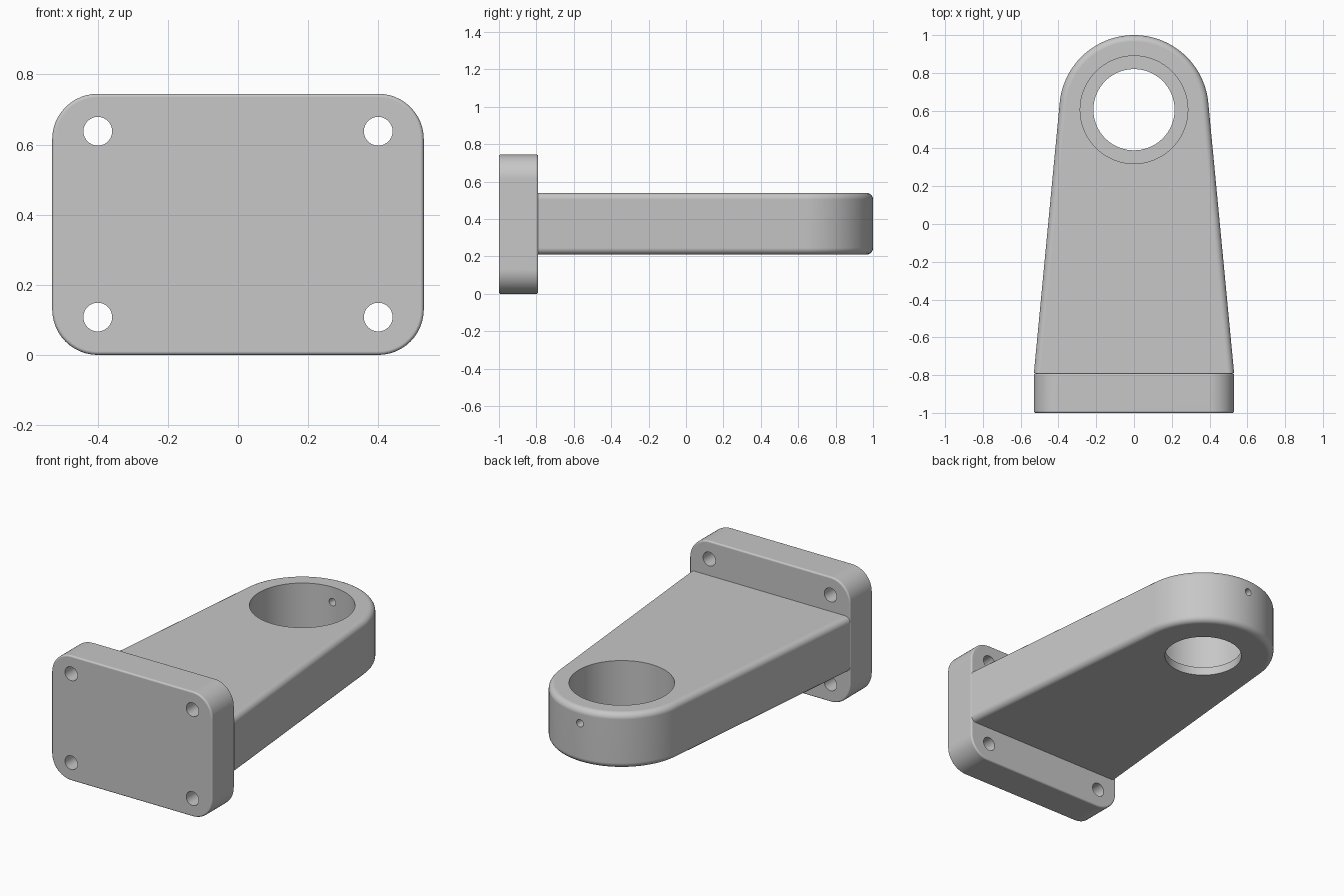
import bpy, bmesh
from math import sin, cos, pi, acos, atan2, hypot, radians
from mathutils import Matrix

cube = bpy.data.objects.get("Cube")
if cube:
    bpy.data.objects.remove(cube, do_unlink=True)

grey = bpy.data.materials.new("light grey metal")
grey.use_nodes = True
colour = (0.57, 0.57, 0.57, 1)
grey.diffuse_color = colour
grey.node_tree.nodes["Principled BSDF"].inputs["Base Color"].default_value = colour

# Main dimensions
HALF_W, PLATE_H, PLATE_BACK = 0.53, 0.745, -0.79
ARM_LOW, ARM_TOP = 0.21, 0.54
EYE_Y, EYE_R = 0.605, 0.395


def arc(cx, cy, r, a0, a1, n):
    return [(cx + r * cos(a0 + (a1 - a0) * i / n),
             cy + r * sin(a0 + (a1 - a0) * i / n)) for i in range(n + 1)]


def extrude(name, points, vector, radius, keep_sharp=lambda e: False):
    """Extrude a closed outline and round the edges around both end faces."""
    bm = bmesh.new()
    base = bm.faces.new([bm.verts.new(p) for p in points])
    new = bmesh.ops.extrude_face_region(bm, geom=[base], use_keep_orig=True)["geom"]
    cap = next(f for f in new if isinstance(f, bmesh.types.BMFace))
    bmesh.ops.translate(bm, vec=vector, verts=cap.verts[:])
    bmesh.ops.recalc_face_normals(bm, faces=bm.faces[:])
    rim = [e for f in (base, cap) for e in f.edges if not keep_sharp(e)]
    bmesh.ops.bevel(bm, geom=rim, offset=radius, segments=5, profile=0.5,
                    affect='EDGES', clamp_overlap=True)
    bmesh.ops.recalc_face_normals(bm, faces=bm.faces[:])
    mesh = bpy.data.meshes.new(name)
    bm.to_mesh(mesh)
    bm.free()
    mesh.materials.append(grey)
    ob = bpy.data.objects.new(name, mesh)
    bpy.context.collection.objects.link(ob)
    return ob


def drill(ob, centre, r, depth, axis, n=32):
    """Cut a round hole centred on a point along the z or y axis."""
    bm = bmesh.new()
    turn = Matrix.Rotation(pi / 2 if axis == 'Y' else 0, 4, 'X')
    bmesh.ops.create_cone(bm, cap_ends=True, segments=n, radius1=r, radius2=r,
                          depth=depth, matrix=Matrix.Translation(centre) @ turn)
    mesh = bpy.data.meshes.new("hole_cutter")
    bm.to_mesh(mesh)
    bm.free()
    mesh.materials.append(grey)
    cutter = bpy.data.objects.new("hole_cutter", mesh)
    cutter.hide_render = True
    bpy.context.collection.objects.link(cutter)
    mod = ob.modifiers.new("hole", 'BOOLEAN')
    mod.operation, mod.solver, mod.object = 'DIFFERENCE', 'EXACT', cutter
    bpy.context.view_layer.objects.active = ob
    bpy.ops.object.modifier_apply(modifier=mod.name)
    bpy.data.objects.remove(cutter, do_unlink=True)


def finish(ob):
    bpy.ops.object.select_all(action='DESELECT')
    ob.select_set(True)
    bpy.context.view_layer.objects.active = ob
    bpy.ops.object.shade_smooth_by_angle(angle=radians(35))
    ob.modifiers.new("clean shading", 'WEIGHTED_NORMAL').keep_sharp = True


# Mounting plate with rounded corners and four bolt holes
corner = 0.13
outline = []
for i, (sx, sz) in enumerate(((1, 1), (-1, 1), (-1, -1), (1, -1))):
    outline += arc(sx * (HALF_W - corner), PLATE_H / 2 + sz * (PLATE_H / 2 - corner),
                   corner, i * pi / 2, (i + 1) * pi / 2, 12)
plate = extrude("mounting_plate", [(x, -1, z) for x, z in outline],
                (0, PLATE_BACK + 1, 0), 0.01)
for x in (-0.4, 0.4):
    for z in (0.108, 0.638):
        drill(plate, (x, -0.9, z), 0.041, 0.5, 'Y')
finish(plate)

# Tapered arm whose straight sides run tangent into the round eye
run = EYE_Y - PLATE_BACK
tangent = atan2(-run, HALF_W) + acos(EYE_R / hypot(run, HALF_W))
outline = [(-HALF_W, PLATE_BACK), (HALF_W, PLATE_BACK)]
outline += arc(0, EYE_Y, EYE_R, tangent, pi - tangent, 48)
arm = extrude("bracket_arm", [(x, y, ARM_LOW) for x, y in outline],
              (0, 0, ARM_TOP - ARM_LOW), 0.035,
              lambda e: all(v.co.y < PLATE_BACK + 0.001 for v in e.verts))

# Stepped bore leaving a thin lip underneath, and a set screw hole in the tip
lip_top = ARM_LOW + 0.05
drill(arm, (0, EYE_Y, lip_top + 0.5), 0.285, 1, 'Z', 72)
drill(arm, (0, EYE_Y, ARM_LOW), 0.215, 0.5, 'Z', 72)
drill(arm, (0, 0.95, 0.45), 0.022, 0.4, 'Y', 24)
finish(arm)
